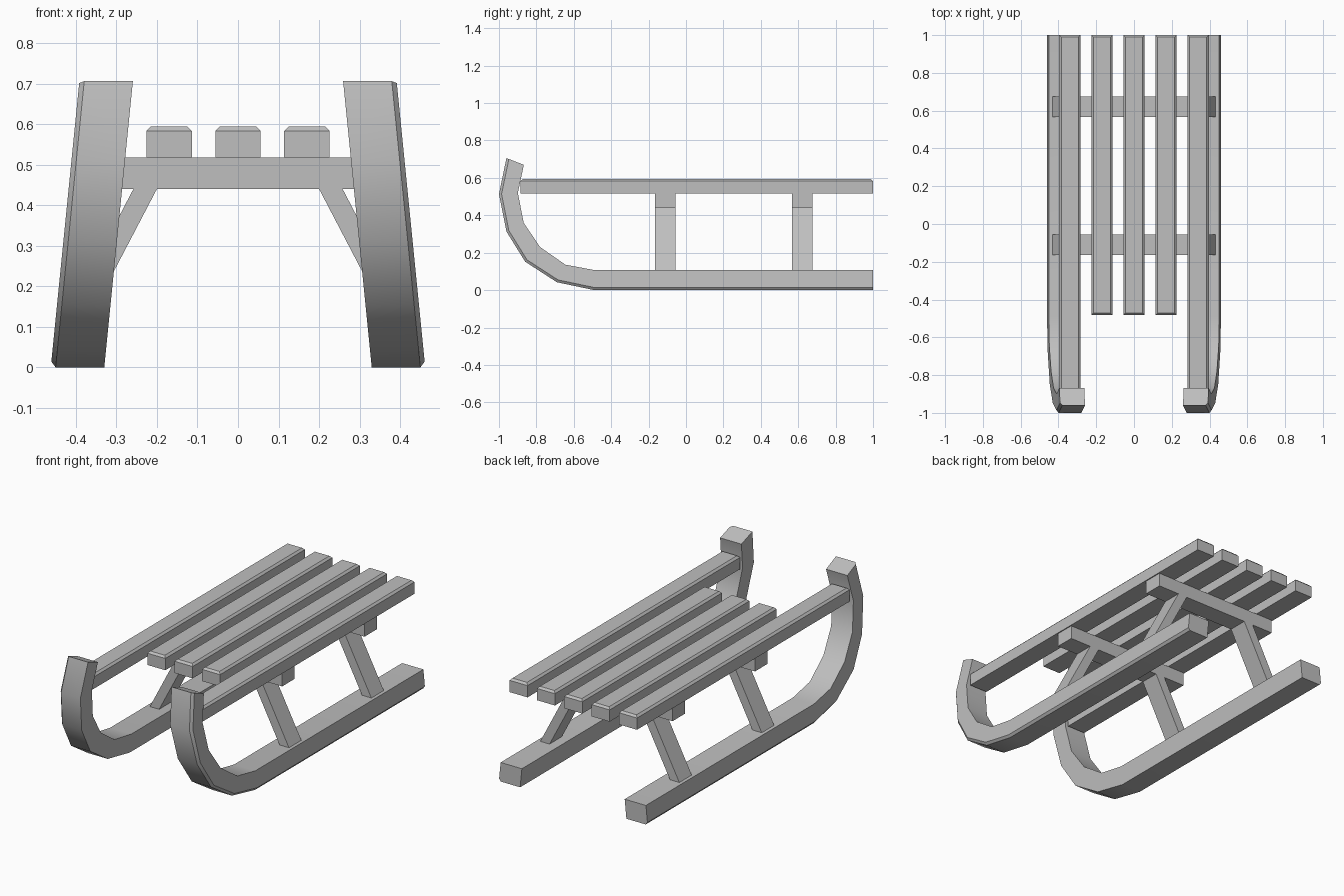
import bpy, bmesh, math

if "Cube" in bpy.data.objects:
    bpy.data.objects.remove(bpy.data.objects["Cube"])

wood = bpy.data.materials.new("plain grey")
wood.diffuse_color = (0.52, 0.52, 0.52, 1)
wood.use_nodes = True
wood.node_tree.nodes["Principled BSDF"].inputs["Base Color"].default_value = wood.diffuse_color


def loft(name, rings, mirror=False):
    """Skin a list of equal-length closed rings and cap both ends."""
    bm = bmesh.new()
    vs = [[bm.verts.new(p) for p in r] for r in rings]
    n = len(rings[0])
    for a, b in zip(vs, vs[1:]):
        for i in range(n):
            j = (i + 1) % n
            bm.faces.new((a[i], a[j], b[j], b[i]))
    bm.faces.new(vs[0])
    bm.faces.new(vs[-1])
    bmesh.ops.recalc_face_normals(bm, faces=bm.faces)
    for f in bm.faces:
        f.smooth = True
    me = bpy.data.meshes.new(name)
    bm.to_mesh(me)
    bm.free()
    me.set_sharp_from_angle(angle=math.radians(30))
    me.materials.append(wood)
    ob = bpy.data.objects.new(name, me)
    bpy.context.collection.objects.link(ob)
    if mirror:
        ob.modifiers.new("mirror", 'MIRROR').use_mirror_merge = False
    return ob


def rect(x0, x1, y0, y1, z):
    return [(x0, y0, z), (x1, y0, z), (x1, y1, z), (x0, y1, z)]


# Runners: curled side profile (outer and inner line), leaning inwards with height
outer = [(1, 0), (-.49, 0), (-.69, .042), (-.86, .152), (-.96, .313), (-1, .513), (-.96, .706)]
inner = [(1, .107), (-.49, .107), (-.645, .136), (-.78, .23), (-.868, .36), (-.899, .52), (-.867, .67)]
LEAN, CH = 0.1, 0.014
rings = []
for (oy, oz), (iy, iz) in zip(outer, inner):
    t = CH / math.hypot(iy - oy, iz - oz)
    cy, cz = oy + (iy - oy) * t, oz + (iz - oz) * t
    section = [(.33, oy, oz), (.45, oy, oz), (.462, cy, cz), (.462, iy, iz), (.33, iy, iz)]
    rings.append([(x - LEAN * z, y, z) for x, y, z in section])
loft("runner", rings, mirror=True)


# Seat slats with chamfered tops
def slat(name, x, y0, mirror=False):
    w, c = .056, .011
    loft(name, [rect(x - w, x + w, y0, 1, .517),
                rect(x - w, x + w, y0, 1, .583),
                rect(x - w + c, x + w - c, y0 + c, 1 - c, .594)], mirror)


slat("centre_slat", 0, -.482)
slat("inner_slat", .17, -.482, True)
slat("side_slat", .34, -.885, True)

# Cross beams and splayed legs
for tag, y in (("front", -.11), ("back", .621)):
    y0, y1 = y - .055, y + .055
    loft(tag + "_cross_beam", [rect(-.39, .39, y0, y1, .44), rect(-.39, .39, y0, y1, .517)])
    loft(tag + "_leg", [rect(.383, .441, y0, y1, .09), rect(.2, .258, y0, y1, .44)], True)
